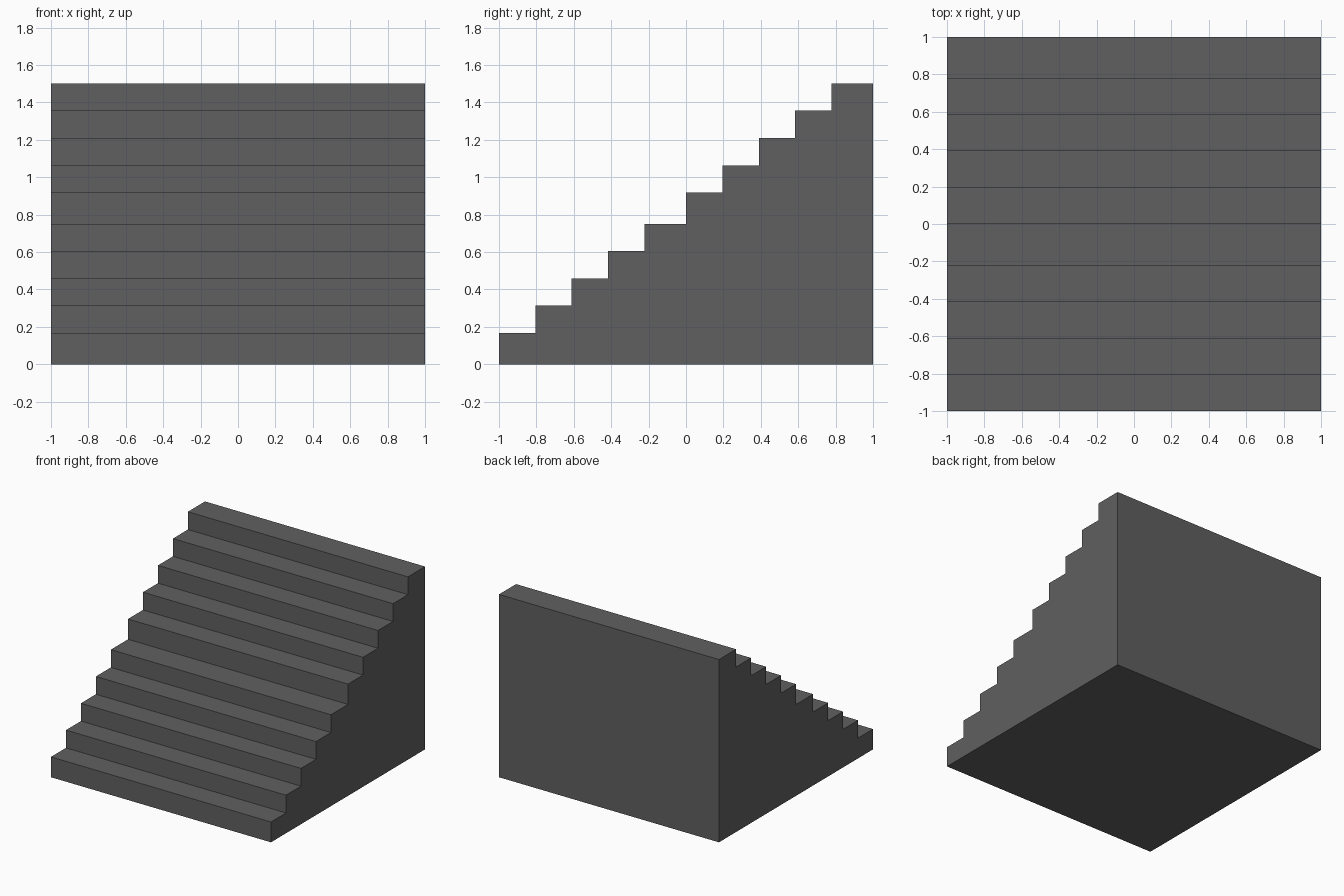
import bpy, bmesh

if "Cube" in bpy.data.objects:
    bpy.data.objects.remove(bpy.data.objects["Cube"])

# Single stone-grey colour
grey = bpy.data.materials.new("dark_grey")
grey.diffuse_color = (0.117, 0.117, 0.117, 1.0)
grey.use_nodes = True
grey.node_tree.nodes["Principled BSDF"].inputs["Base Color"].default_value = grey.diffuse_color

# Stair profile in (y, z): two identical flights of five steps
TREAD, RISE, FIRST_RISE = 0.1945, 0.146, 0.167
profile = [(1.0, 0.0), (-1.0, 0.0)]
for flight in range(2):
    y0, z0 = -1.0 + flight, 0.751 * flight
    for i in range(5):
        z = z0 + FIRST_RISE + i * RISE
        y_end = y0 + (i + 1) * TREAD if i < 4 else y0 + 1.0
        profile += [(y0 + i * TREAD, z), (y_end, z)]

# Solid staircase: extrude the profile across x
bm = bmesh.new()
face = bm.faces.new([bm.verts.new((-1.0, y, z)) for y, z in profile])
side = bmesh.ops.extrude_face_region(bm, geom=[face])
moved = [g for g in side["geom"] if isinstance(g, bmesh.types.BMVert)]
bmesh.ops.translate(bm, verts=moved, vec=(2.0, 0.0, 0.0))
bmesh.ops.recalc_face_normals(bm, faces=bm.faces)

mesh = bpy.data.meshes.new("staircase")
bm.to_mesh(mesh)
bm.free()
mesh.materials.append(grey)
bpy.context.collection.objects.link(bpy.data.objects.new("staircase", mesh))
